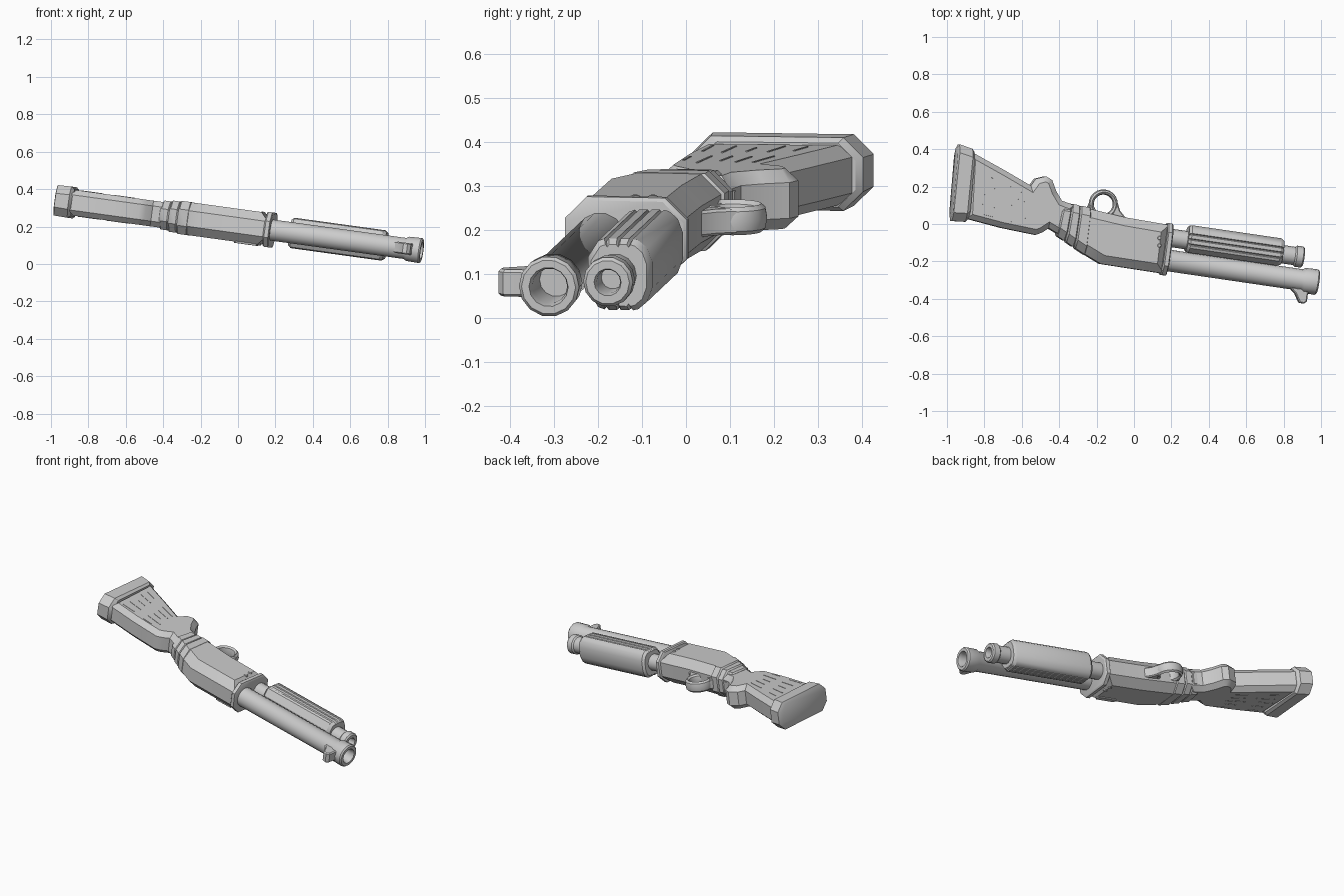
import bpy, bmesh, math, random
from mathutils import Vector, Matrix

if "Cube" in bpy.data.objects:
    bpy.data.objects.remove(bpy.data.objects["Cube"])

random.seed(4)
AXIS = Vector((1, -0.145, 0)).normalized()      # barrel direction
SIDE = Vector((-AXIS.y, AXIS.x, 0))
UP = Vector((0, 0, 1))


def finish(name, bm):
    bmesh.ops.recalc_face_normals(bm, faces=bm.faces)
    me = bpy.data.meshes.new(name)
    bm.to_mesh(me)
    bm.free()
    ob = bpy.data.objects.new(name, me)
    bpy.context.collection.objects.link(ob)
    return ob


def slab(name, pts, half, chamfer, z=0.0, segments=1):
    """Outline in the gun's plane, thickened both ways, with chamfered rims."""
    bm = bmesh.new()
    face = bm.faces.new([bm.verts.new((x, y, z - half)) for x, y in pts])
    new = bmesh.ops.extrude_face_region(bm, geom=[face])["geom"]
    bmesh.ops.translate(bm, vec=(0, 0, 2 * half),
                        verts=[g for g in new if isinstance(g, bmesh.types.BMVert)])
    rims = [e for e in bm.edges if abs(e.verts[0].co.z - e.verts[1].co.z) < 1e-5]
    bmesh.ops.bevel(bm, geom=rims, offset=chamfer, segments=segments,
                    profile=0.5, affect='EDGES', clamp_overlap=False)
    return finish(name, bm)


def skin(name, rings):
    """Closed skin over a row of equal point rings, capped at both ends."""
    bm = bmesh.new()
    rings = [[bm.verts.new(p) for p in ring] for ring in rings]
    n = len(rings[0])
    for r0, r1 in zip(rings, rings[1:]):
        for i in range(n):
            j = (i + 1) % n
            bm.faces.new((r0[i], r0[j], r1[j], r1[i]))
    bm.faces.new(rings[0])
    bm.faces.new(rings[-1])
    return finish(name, bm)


def loft(name, section, origin, steps):
    """Section (side, up) swept along the barrel axis; steps = (distance, scale)."""
    o = Vector((origin[0], origin[1], 0))
    return skin(name, [[o + AXIS * d + SIDE * (a * s) + UP * (b * s) for a, b in section]
                       for d, s in steps])


def octagons(name, rows):
    """Chamfered boxes strung along lines; row = (low end, high end, half height, chamfer)."""
    rings = []
    for low, high, h, c in rows:
        low, high = Vector((*low, 0)), Vector((*high, 0))
        k = (high - low).normalized() * c
        rings.append([low + UP * (c - h), low + k - UP * h, high - k - UP * h, high + UP * (c - h),
                      high + UP * (h - c), high - k + UP * h, low + k + UP * h, low + UP * (h - c)])
    return skin(name, rings)


circle = [(math.cos(math.tau * i / 14), math.sin(math.tau * i / 14)) for i in range(14)]

# Barrel with flared muzzle and bore (distances measured back from the muzzle)
loft("barrel", circle, (0.992, -0.312),
     [(-0.88, 0.058), (-0.09, 0.058), (-0.075, 0.067), (-0.008, 0.069), (0, 0.062),
      (0, 0.045), (-0.02, 0.040), (-0.12, 0.038)])

# Magazine tube with end cap
loft("magazine_tube", circle, (0.914, -0.178),
     [(-0.76, 0.049), (-0.05, 0.049), (-0.042, 0.057), (-0.008, 0.057), (0, 0.050),
      (0, 0.031), (-0.015, 0.027), (-0.08, 0.026)])

# Ribbed sliding forearm
half = [(0.074, 0.030), (0.062, 0.062), (0.042, 0.079), (0.030, 0.082), (0.026, 0.075),
        (0.021, 0.082), (0.002, 0.082), (-0.002, 0.075), (-0.007, 0.082), (-0.026, 0.082),
        (-0.031, 0.075), (-0.036, 0.081), (-0.050, 0.076), (-0.074, 0.038)]
section = half + [(a, -b) for a, b in reversed(half)]
loft("forearm", section, (0.285, -0.078),
     [(0, 0.86), (0.014, 1), (0.50, 1), (0.518, 0.86)])

# Receiver body and its front collar
slab("receiver", [(0.185, -0.005), (-0.05, 0.035), (-0.24, 0.080), (-0.33, 0.09),
                  (-0.33, -0.11), (-0.29, -0.150), (-0.185, -0.213), (0.155, -0.265)],
     0.088, 0.046)
octagons("receiver_collar", [((0.138, -0.262), (0.176, 0.0), 0.088, 0.050),
                             ((0.145, -0.272), (0.182, 0.006), 0.094, 0.050),
                             ((0.166, -0.275), (0.202, 0.002), 0.094, 0.050),
                             ((0.172, -0.266), (0.207, -0.006), 0.086, 0.048)])

# Loading port plate on the lower side, and receiver pins
slab("port_plate", [(0.11, -0.215), (0.12, -0.20), (0.11, -0.185), (0.0, -0.169),
                    (-0.01, -0.184), (0.0, -0.199)], 0.006, 0.002, z=-0.089)
for i, (px, py) in enumerate([(0.125, -0.075), (0.125, -0.115)]):
    slab(f"pin_{i + 1}", [(px + 0.011 * a, py + 0.011 * b) for a, b in circle],
         0.091, 0.003)

# Stepped bands around the neck
low0, low1 = Vector((-0.425, -0.060)), Vector((-0.265, -0.168))
top0, top1 = Vector((-0.385, 0.118)), Vector((-0.235, 0.086))
for i, (a, b, h) in enumerate([(0, 0.32, 0.078), (0.30, 0.62, 0.084), (0.60, 1.0, 0.089)]):
    ends = [(low0.lerp(low1, t), top0.lerp(top1, t)) for t in (a, a + 0.05, b - 0.05, b)]
    octagons(f"neck_band_{i + 1}",
             [(p.lerp(q, s), q.lerp(p, s), h - 0.2 * s, 0.045)
              for (p, q), s in zip(ends, (0.04, 0, 0, 0.04))])

# Stock with pistol grip
slab("stock", [(-0.91, 0.030), (-0.72, -0.020), (-0.535, -0.058), (-0.50, -0.045),
               (-0.465, -0.022), (-0.41, -0.055), (-0.33, -0.05), (-0.33, 0.100),
               (-0.395, 0.125), (-0.425, 0.175), (-0.447, 0.235), (-0.480, 0.255),
               (-0.535, 0.242), (-0.562, 0.205), (-0.70, 0.285), (-0.89, 0.390)],
     0.069, 0.028)

# Fine wood grain on both flat sides of the stock
bm = bmesh.new()
for s in (-1, 1):
    for k in range(10):
        t = (k % 5 + 0.7) / 6
        x = -0.80 + 0.16 * (k // 5) + random.uniform(-0.02, 0.02)
        low, high = 0.01 - 0.25 * (x + 0.8), 0.33 - 0.55 * (x + 0.8)
        rot = Matrix.Rotation(math.radians(-12 - 17 * t), 4, 'Z')
        size = Matrix.Diagonal((random.uniform(0.06, 0.12), 0.005, 0.004, 1))
        bmesh.ops.create_cube(bm, size=1, matrix=Matrix.Translation(
            (x, low + (high - low) * t, s * 0.069)) @ rot @ size)
finish("wood_grain", bm)

# Butt pad
octagons("butt_pad", [((-0.990, 0.030), (-0.958, 0.405), 0.070, 0.040),
                      ((-0.988, 0.016), (-0.946, 0.426), 0.082, 0.045),
                      ((-0.915, 0.012), (-0.876, 0.402), 0.084, 0.045),
                      ((-0.895, 0.030), (-0.866, 0.385), 0.073, 0.040)])

# Trigger guard ring and its fillets
bpy.ops.mesh.primitive_torus_add(major_radius=0.065, minor_radius=0.014,
                                 major_segments=22, minor_segments=8,
                                 location=(-0.166, 0.106, 0))
guard = bpy.context.object
guard.name = "trigger_guard"
guard.scale.z = 2.3
bpy.ops.object.transform_apply(location=True, rotation=True, scale=True)
slab("guard_front_mount", [(-0.092, 0.115), (-0.078, 0.07), (-0.045, 0.03), (-0.13, 0.04),
                           (-0.110, 0.08)], 0.030, 0.006)
slab("guard_rear_mount", [(-0.243, 0.105), (-0.265, 0.07), (-0.19, 0.06), (-0.222, 0.085)],
     0.030, 0.005)

# Front sight
slab("front_sight", [(0.835, -0.335), (0.955, -0.35), (0.935, -0.375), (0.930, -0.415),
                     (0.912, -0.426), (0.890, -0.420), (0.878, -0.395), (0.868, -0.372)],
     0.031, 0.006)

# Tilt the whole gun so the muzzle dips, and shade it
tilt = Matrix.Translation((0, 0, 0.206)) @ Matrix.Rotation(math.atan(0.138), 4, 'Y')
bpy.ops.object.select_all(action='DESELECT')
for ob in bpy.context.collection.objects:
    ob.data.transform(tilt)
    ob.select_set(True)
    bpy.context.view_layer.objects.active = ob
bpy.ops.object.shade_smooth_by_angle(angle=math.radians(32))
